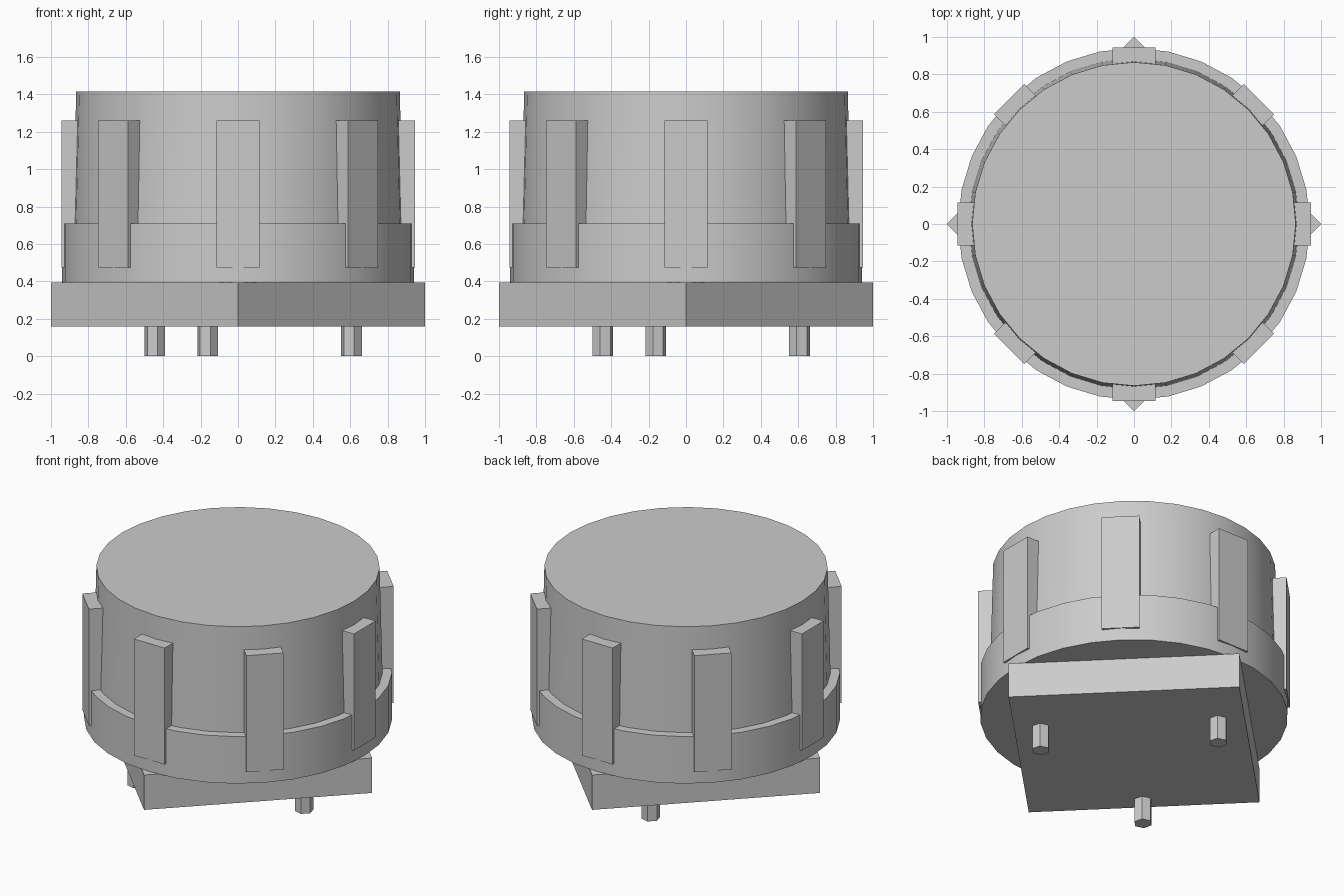
import bpy
import math
from mathutils import Matrix, Vector

cube = bpy.data.objects.get("Cube")
if cube:
    bpy.data.objects.remove(cube, do_unlink=True)

grey = bpy.data.materials.new("plain_grey")
grey.use_nodes = True
colour = (0.6, 0.6, 0.6, 1)
grey.diffuse_color = colour
grey.node_tree.nodes["Principled BSDF"].inputs["Base Color"].default_value = colour


def frustum(name, sides, r_low, r_high, z_low, z_high, turn=0, at=(0, 0), smooth=False):
    """Upright prism or tapered drum; turn is the angle of its first corner."""
    bpy.ops.mesh.primitive_cone_add(vertices=sides, radius1=r_low, radius2=r_high,
                                    depth=z_high - z_low)
    obj = bpy.context.object
    obj.name = name
    # the primitive starts with a corner on +y
    obj.data.transform(Matrix.Translation((at[0], at[1], (z_low + z_high) / 2))
                       @ Matrix.Rotation(turn - math.pi / 2, 4, "Z"))
    obj.data.materials.append(grey)
    if smooth:
        bpy.ops.object.shade_smooth_by_angle(angle=math.radians(30))
    return obj


def clip(index, angle):
    """Flat upright rib standing against the drum."""
    inner, outer, width, low, high = 0.80, 0.945, 0.23, 0.475, 1.26
    bpy.ops.mesh.primitive_cube_add(size=1)
    obj = bpy.context.object
    obj.name = f"side_rib_{index}"
    size = Vector((outer - inner, width, high - low))
    obj.data.transform(Matrix.Rotation(angle, 4, "Z")
                       @ Matrix.Translation(((inner + outer) / 2, 0, (low + high) / 2))
                       @ Matrix.Diagonal(size).to_4x4())
    obj.data.materials.append(grey)


# Square base with its corners on the axes
frustum("square_base", 4, 1.0, 1.0, 0.16, 0.395)

# Round body: wide lower ring and tapered drum
frustum("lower_ring", 32, 0.94, 0.94, 0.393, 0.71, smooth=True)
frustum("upper_drum", 32, 0.885, 0.865, 0.6, 1.415, smooth=True)

# Eight ribs around the body
for i in range(8):
    clip(i + 1, i * math.pi / 4)

# Three hexagonal pins under the base
for i in range(3):
    a = math.radians(225 + 120 * i)
    frustum(f"pin_{i + 1}", 6, 0.057, 0.057, 0, 0.18, turn=a,
            at=(0.628 * math.cos(a), 0.628 * math.sin(a)))
